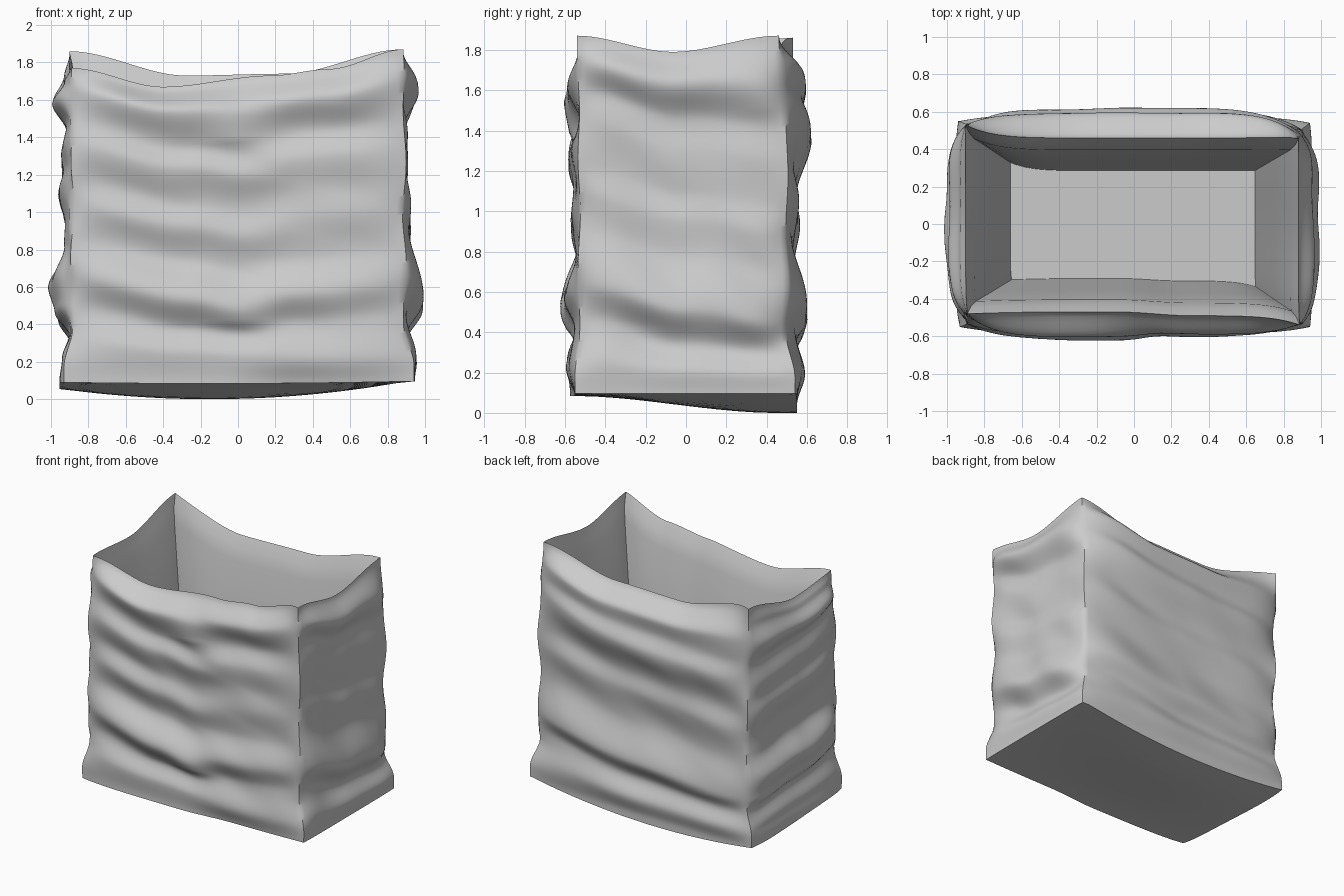
import bpy, bmesh, math
from mathutils import Vector, noise

if "Cube" in bpy.data.objects:
    bpy.data.objects.remove(bpy.data.objects["Cube"])

NV = 90                       # rings up the wall
LONG, SHORT = 60, 40          # segments on long and short walls


def curve(pts, t):
    """Smooth interpolation through (position, value) pairs."""
    if t <= pts[0][0]:
        return pts[0][1]
    for (a, p), (b, q) in zip(pts, pts[1:]):
        if t <= b:
            s = (t - a) / (b - a)
            return p + (q - p) * (s * s * (3 - 2 * s))
    return pts[-1][1]


# crease corners in plan: bottom, middle, top (front left, front right, back right, back left)
CORNERS = [
    [(-.93, -.55), (-.885, -.53), (-.89, -.48)],
    [(.94, -.55), (.89, -.53), (.885, -.54)],
    [(.94, .54), (.89, .50), (.88, .46)],
    [(-.94, .55), (-.885, .53), (-.90, .53)],
]

# fold profiles: (height, outward distance) of each wall; the front differs left and right
FRONT_L = [(.1, .575), (.3, .59), (.48, .54), (.65, .62), (.86, .53), (1.03, .57),
           (1.16, .535), (1.36, .59), (1.49, .545), (1.66, .605), (1.8, .47)]
FRONT_R = [(.07, .55), (.22, .59), (.41, .55), (.57, .60), (.77, .54), (.97, .565),
           (1.12, .55), (1.3, .57), (1.44, .54), (1.63, .59), (1.8, .49)]
RIGHT = [(.1, .945), (.2, .955), (.34, .90), (.52, .985), (.8, .915), (.95, .925), (1.1, .895),
         (1.3, .91), (1.46, .885), (1.64, .96), (1.8, .88)]
BACK = [(.05, .55), (.2, .585), (.35, .54), (.5, .60), (.78, .53), (1.0, .56),
        (1.13, .54), (1.4, .615), (1.53, .58), (1.65, .595), (1.8, .46)]
LEFT = [(.1, .955), (.2, .94), (.33, .895), (.45, .965), (.6, 1.0), (.78, .925), (.9, .92),
        (1.1, .955), (1.2, .935), (1.3, .945), (1.44, .915), (1.6, .99), (1.72, .93), (1.8, .90)]

# rim height along each wall, running anticlockwise
RIM_F = [(-1, 1.77), (-.45, 1.67), (.2, 1.73), (.55, 1.765), (1, 1.87)]
RIM_R = [(-1, 1.87), (-.05, 1.79), (1, 1.87)]
RIM_B = [(-1, 1.87), (-.3, 1.74), (.3, 1.73), (1, 1.86)]
RIM_L = [(-1, 1.86), (.1, 1.74), (1, 1.77)]

# how far the folds droop along each wall
DROOP_F = [(-1, 0), (-.3, .11), (.1, .17), (.7, .13), (1, .12)]
DROOP_R = [(-1, -.13), (0, 0), (1, .07)]
DROOP_B = [(-1, -.1), (0, .03), (1, .1)]
DROOP_L = [(-1, .05), (0, 0), (1, -.06)]
FLAT = [(-1, -.03), (0, .02), (1, -.03)]

# left profile, right profile, rim, outward direction, segments, droop left, droop right
WALLS = [
    (FRONT_L, FRONT_R, RIM_F, (0, -1), LONG, DROOP_F, FLAT),
    (RIGHT, RIGHT, RIM_R, (1, 0), SHORT, DROOP_R, DROOP_R),
    (BACK, BACK, RIM_B, (0, 1), LONG, DROOP_B, DROOP_B),
    (LEFT, LEFT, RIM_L, (-1, 0), SHORT, DROOP_L, DROOP_L),
]


def corner(i, v):
    c = CORNERS[i % 4]
    w = [curve([(.08, c[0][k]), (.3, c[1][k]), (1.3, c[1][k]), (1.8, c[2][k])], v) for k in (0, 1)]
    return Vector((w[0], w[1])) * (1 + .012 * math.sin(v * 11 + i) * math.sin(math.pi * v / 1.8))


def base_z(x, y):
    """Sagging underside, lowest at the middle of the back edge."""
    s = curve([(-.56, .12), (.45, 1)], y)
    return .095 - .095 * s * max(0, 1 - ((x + .15) / 1.05) ** 2)


def wall_point(i, u, t):
    left, right, rim, n, _, droop_l, droop_r = WALLS[i]
    v = 1.8 * t
    p = corner(i, v).lerp(corner(i + 1, v), (u + 1) / 2)
    n = Vector(n)
    z0, z1 = base_z(p.x, p.y), curve(rim, u)
    z = z0 + (z1 - z0) * t
    # profile height follows real height but still ends exactly at the rim
    h = z + (1.8 - z1) * t ** 6
    env = min(1, t * 5) * min(1, (1 - t) * 5)
    a = curve(left, h + curve(droop_l, u) * env)
    b = curve(right, h + curve(droop_r, u) * env)
    k = curve([(-.1, 0), (.35, 1)], u)
    out = a + (b - a) * k
    out += .02 * env * noise.noise(Vector((u * 1.5 + 7 * i, h * 4 + u, i * 3.1)))
    p += n * (out - p.dot(n)) * (1 - abs(u) ** 6)
    return Vector((p.x, p.y, z))


params = [(i, -1 + 2 * k / w[4]) for i, w in enumerate(WALLS) for k in range(w[4])]
bm = bmesh.new()


def ring(points):
    return [bm.verts.new(p) for p in points]


def bridge(a, b):
    n = len(a)
    for k in range(n):
        bm.faces.new((a[k], a[(k + 1) % n], b[(k + 1) % n], b[k]))


# crumpled outer walls
rings = [ring(wall_point(i, u, j / NV) for i, u in params) for j in range(NV + 1)]
for a, b in zip(rings, rings[1:]):
    bridge(a, b)

# tapering inside walls with a short ledge below the rim, and the floor
last = rings[-1]
for sx, sy, f in [(.98, .92, .05), (.95, .86, .11), (.85, .75, .5), (.735, .62, 1)]:
    new = ring(Vector((v.co.x * sx, v.co.y * sy, v.co.z + (.13 - v.co.z) * f)) for v in rings[-1])
    bridge(last, new)
    last = new
bm.faces.new(last)

# sagging underside
last = rings[0]
for s in (.9, .75, .6, .45, .3, .15, .05):
    new = ring(Vector((v.co.x * s, v.co.y * s, base_z(v.co.x * s, v.co.y * s))) for v in rings[0])
    bridge(new, last)
    last = new
bm.faces.new(last[::-1])

mesh = bpy.data.meshes.new("paper_bag")
bm.to_mesh(mesh)
bm.free()
bag = bpy.data.objects.new("paper_bag", mesh)
bpy.context.collection.objects.link(bag)
bpy.context.view_layer.objects.active = bag
bag.select_set(True)
bpy.ops.object.shade_smooth_by_angle(angle=math.radians(50))
